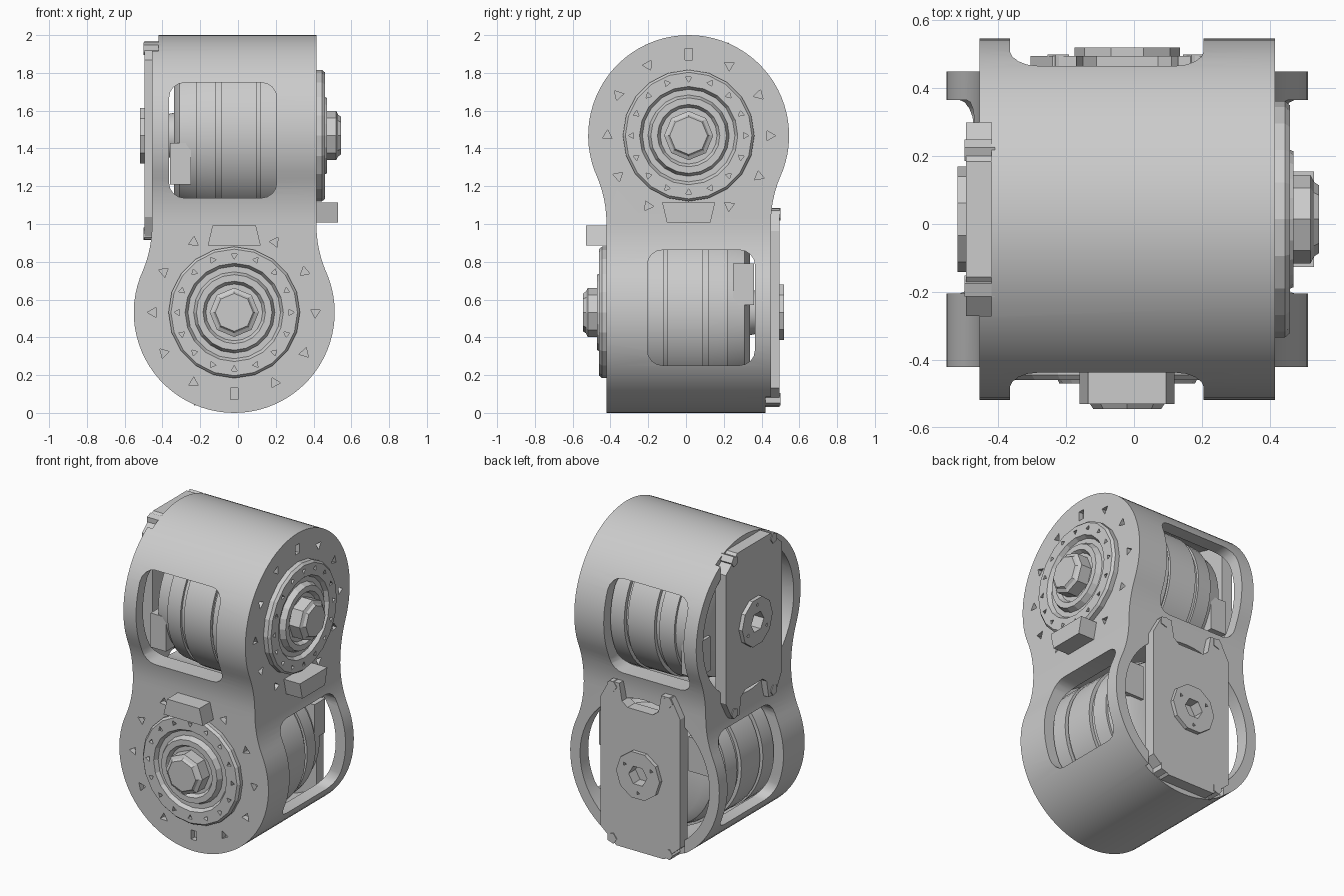
import bpy, bmesh
from math import sin, cos, pi, radians
from mathutils import Matrix, Vector

cube = bpy.data.objects.get("Cube")
if cube:
    bpy.data.objects.remove(cube, do_unlink=True)

grey = bpy.data.materials.new("light grey metal")
grey.use_nodes = True
COLOUR = (0.6, 0.6, 0.6, 1)
grey.diffuse_color = COLOUR
grey.node_tree.nodes["Principled BSDF"].inputs["Base Color"].default_value = COLOUR


def frame(axis, up, origin):
    """Drive frame: local x along the drive axis, local z away from the neck."""
    a, u = Vector(axis), Vector(up)
    m = Matrix((a, u.cross(a), u)).transposed().to_4x4()
    return Matrix.Translation(origin) @ m


FRAMES = {
    "upper": frame((1, 0, 0), (0, 0, 1), (0, 0.014, 1.468)),
    "lower": frame((0, -1, 0), (0, 0, -1), (-0.02, 0, 0.532)),
}


def finish(name, bm, m):
    bmesh.ops.transform(bm, matrix=m, verts=bm.verts)
    bmesh.ops.recalc_face_normals(bm, faces=bm.faces)
    mesh = bpy.data.meshes.new(name)
    bm.to_mesh(mesh)
    bm.free()
    mesh.materials.append(grey)
    ob = bpy.data.objects.new(name, mesh)
    bpy.context.collection.objects.link(ob)
    return ob


def prisms(name, outlines, a0, a1, m):
    """Extrude outlines given across the drive axis from a0 to a1."""
    bm = bmesh.new()
    for pts in outlines:
        face = bm.faces.new([bm.verts.new((a0, t, u)) for t, u in pts])
        ext = bmesh.ops.extrude_face_region(bm, geom=[face])
        moved = [v for v in ext["geom"] if isinstance(v, bmesh.types.BMVert)]
        bmesh.ops.translate(bm, vec=(a1 - a0, 0, 0), verts=moved)
    return finish(name, bm, m)


def lathe(name, profile, m, seg):
    """Spin (axial, radius) points round the drive axis."""
    bm = bmesh.new()
    vs = [bm.verts.new((a, r, 0)) for a, r in profile]
    es = [bm.edges.new(p) for p in zip(vs, vs[1:])]
    bmesh.ops.spin(bm, geom=vs + es, cent=(0, 0, 0), axis=(1, 0, 0),
                   angle=2 * pi, steps=seg)
    bmesh.ops.remove_doubles(bm, verts=bm.verts, dist=0.0001)
    return finish(name, bm, m)


def ngon(r, n, t=0, u=0, turn=0):
    return [(t + r * cos(turn + 2 * pi * i / n), u + r * sin(turn + 2 * pi * i / n))
            for i in range(n)]


def rect(t0, t1, u0, u1):
    return [(t0, u0), (t1, u0), (t1, u1), (t0, u1)]


def boolean(ob, cutter, operation="DIFFERENCE"):
    cutter.hide_render = True
    mod = ob.modifiers.new("cut", "BOOLEAN")
    mod.operation, mod.object, mod.solver = operation, cutter, "EXACT"
    bpy.context.view_layer.objects.active = ob
    bpy.ops.object.modifier_apply(modifier=mod.name)
    bpy.data.objects.remove(cutter, do_unlink=True)


def smooth(ob, degrees=30):
    bpy.ops.object.select_all(action="DESELECT")
    ob.select_set(True)
    bpy.context.view_layer.objects.active = ob
    bpy.ops.object.shade_smooth_by_angle(angle=radians(degrees))


def keyhole():
    """Round head that flows into a straight neck."""
    R, W, n = 0.532, 0.435, 48
    arc = [radians(-25 + 230 * i / n) for i in range(n + 1)]
    head = [(R * cos(a), R * sin(a)) for a in arc]
    start, ctrl, end = Vector(head[0]), Vector((W, -0.34)), Vector((W, -0.47))
    blend = []
    for i in range(1, 9):
        s = i / 8
        blend.append(tuple(start * (1 - s) ** 2 + ctrl * 2 * s * (1 - s) + end * s * s))
    left = [(-t, u) for t, u in blend]
    return head + left + [(-W, -1.6), (W, -1.6)] + blend[::-1]


def window(m):
    """Rounded opening through both flanks of a barrel."""
    pts = []
    for k, (ca, cu) in enumerate(((0.125, 0.2), (-0.285, 0.2), (-0.285, -0.25), (0.125, -0.25))):
        pts += [(-cu - 0.08 * sin(pi / 2 * (k + i / 4)), ca + 0.08 * cos(pi / 2 * (k + i / 4)))
                for i in range(5)]
    # Extrude along the tangent instead of the drive axis
    turn = Matrix(((0, 0, 1), (1, 0, 0), (0, -1, 0))).to_4x4()
    return prisms("window_cutter", [pts], -0.8, 0.8, m @ turn)


# Housing: two crossed keyhole prisms share one body
housing = prisms("housing", [keyhole()], -1, 1, FRAMES["upper"])
boolean(housing, prisms("cross", [keyhole()], -1, 1, FRAMES["lower"]), "INTERSECT")

for m in FRAMES.values():
    # Motor bay, side windows, plate seat
    boolean(housing, prisms("bore", [ngon(0.462, 56)], -0.7, 0.27, m))
    boolean(housing, window(m))
    boolean(housing, prisms("seat", [rect(-0.285, 0.285, 0.3, 0.7)], -0.7, -0.42, m))
    # Screw recesses on the closed face
    marks = [ngon(0.03, 3, 0.43 * cos(i * pi / 6), 0.43 * sin(i * pi / 6), i * 1.3)
             for i in range(12) if i not in (3, 9)]
    marks.append(rect(-0.02, 0.02, 0.4, 0.46))
    boolean(housing, prisms("marks", marks, 0.385, 0.6, m))
smooth(housing)

PLATE_HALF = [(0.17, 0.5), (0.285, 0.4), (0.285, -0.43), (0.22, -0.55),
              (0.15, -0.55), (0.13, -0.44), (0.09, -0.41)]

for side, m in FRAMES.items():
    # Output flange with stepped rings and bolt recesses
    flange = lathe(side + "_flange", [
        (0.36, 0), (0.36, 0.348), (0.445, 0.348), (0.46, 0.335), (0.46, 0.26),
        (0.435, 0.245), (0.435, 0.215), (0.47, 0.2), (0.47, 0.165),
        (0.445, 0.15), (0.445, 0)], m, 20)
    bolts = [ngon(0.018, 3, 0.3 * cos(i * pi / 8), 0.3 * sin(i * pi / 8), i * 1.7)
             for i in range(16)]
    boolean(flange, prisms("bolts", bolts, 0.435, 0.6, m))

    # Central output hub
    lathe(side + "_hub", [(0.43, 0), (0.43, 0.13), (0.52, 0.13), (0.53, 0.11),
                          (0.545, 0.1), (0.545, 0.0)], m, 8)

    # Stop block beside the neck
    prisms(side + "_stop_block",
           [[(-0.14, -0.355), (0.14, -0.355), (0.115, -0.46), (-0.115, -0.46)]], 0.4, 0.53, m)

    # Motor with banded casing that nearly fills the bay
    motor = lathe(side + "_motor", [
        (-0.44, 0), (-0.44, 0.1), (-0.34, 0.12), (-0.34, 0.33), (-0.31, 0.385),
        (-0.22, 0.405), (-0.22, 0.42), (-0.12, 0.43), (-0.12, 0.415), (-0.09, 0.415),
        (-0.09, 0.438), (0.1, 0.438), (0.1, 0.42), (0.12, 0.42), (0.12, 0.445),
        (0.29, 0.445), (0.29, 0)], m, 48)
    smooth(motor)

    # Cable connectors on both flanks of the motor's rear
    prisms(side + "_connectors", [rect(-0.39, -0.25, -0.26, -0.04),
                                  rect(0.25, 0.39, -0.26, -0.04)], -0.36, -0.25, m)

    # Rear plate with a notch at the neck end
    outline = PLATE_HALF + [(-t, u) for t, u in reversed(PLATE_HALF)]
    plate = prisms(side + "_rear_plate", [outline], -0.495, -0.42, m)
    boolean(plate, prisms("socket", [ngon(0.065, 6)], -0.6, -0.45, m))

    # Rear collar with a hexagonal socket and three small screw holes
    collar = prisms(side + "_rear_collar", [ngon(0.155, 10)], -0.52, -0.49, m)
    holes = [ngon(0.065, 6)] + [ngon(0.014, 3, 0.11 * cos(a), 0.11 * sin(a))
                                for a in (pi / 2, pi * 7 / 6, pi * 11 / 6)]
    boolean(collar, prisms("collar_holes", holes, -0.6, -0.45, m))

    # Corner lugs that clamp the plate
    lugs = [ngon(0.035, 5, t, u) for t, u in
            ((-0.2, 0.46), (0.2, 0.46), (-0.2, -0.52), (0.2, -0.52))]
    prisms(side + "_plate_lugs", lugs, -0.5, -0.41, m)
